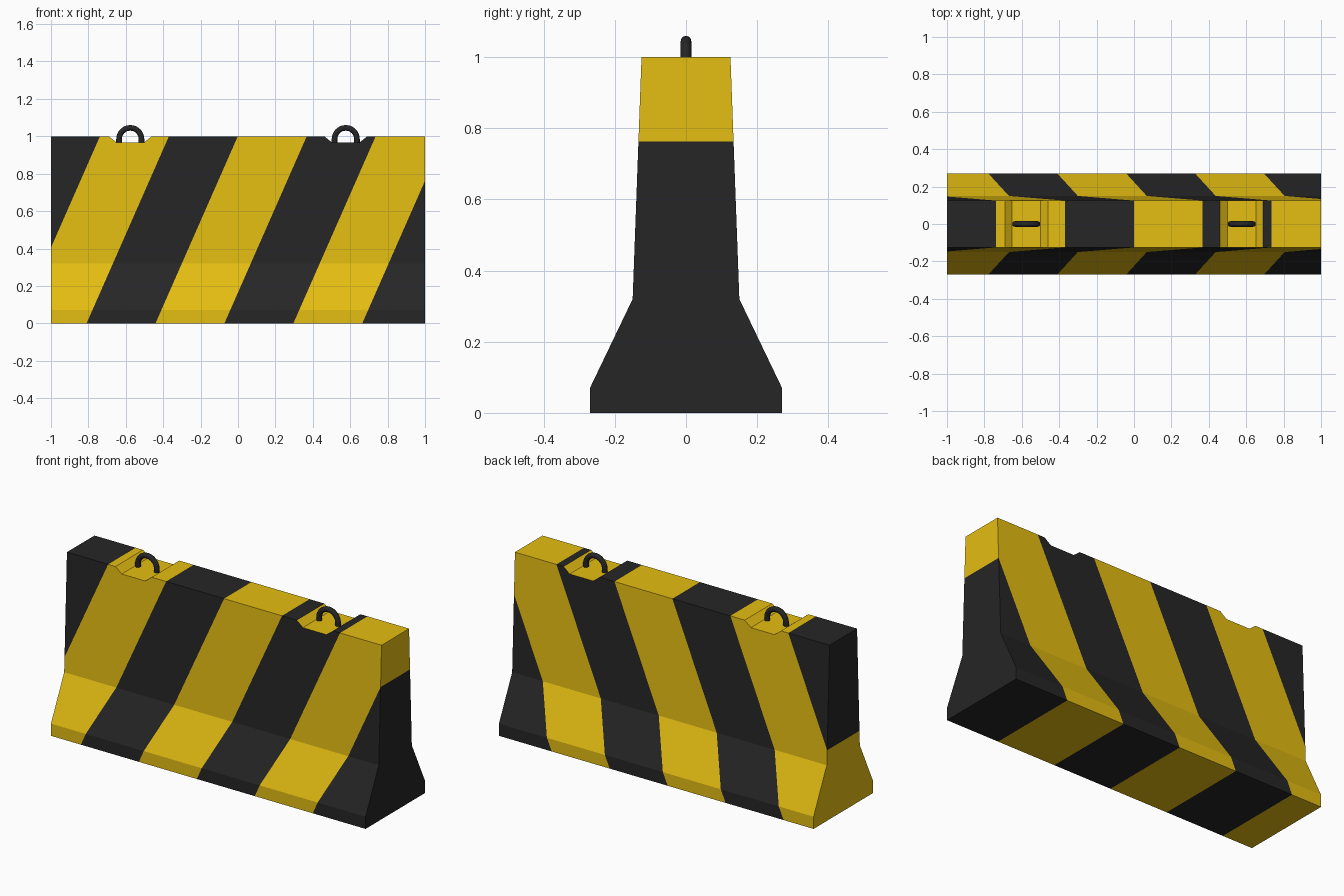
import bpy, bmesh, math
from mathutils import Vector

if "Cube" in bpy.data.objects:
    bpy.data.objects.remove(bpy.data.objects["Cube"])


def material(name, rgb):
    m = bpy.data.materials.new(name)
    m.diffuse_color = (*rgb, 1)
    m.use_nodes = True
    m.node_tree.nodes["Principled BSDF"].inputs["Base Color"].default_value = m.diffuse_color
    return m


yellow = material("warning_yellow", (0.78, 0.51, 0.006))
black = material("charcoal_black", (0.019, 0.019, 0.020))

NOTCH_X, NOTCH_Z = 0.576, 0.968
SLOPE, START, PITCH = 0.44, -1.178, 0.3685   # stripe lean, first edge, spacing


def cut(bm, co, no):
    bmesh.ops.bisect_plane(bm, geom=bm.verts[:] + bm.edges[:] + bm.faces[:],
                           dist=1e-5, plane_co=co, plane_no=no)


# Barrier body: half profile mirrored, extruded along x
half = [(0.27, 0), (0.27, 0.07), (0.15, 0.32), (0.125, 1.0)]
profile = half + [(-y, z) for y, z in reversed(half)]
bm = bmesh.new()
end = bm.faces.new([bm.verts.new((-1, y, z)) for y, z in profile])
ext = bmesh.ops.extrude_face_region(bm, geom=[end], use_keep_orig=True)
bmesh.ops.translate(bm, vec=(2, 0, 0),
                    verts=[g for g in ext["geom"] if isinstance(g, bmesh.types.BMVert)])
bmesh.ops.recalc_face_normals(bm, faces=bm.faces[:])

# Notches in the crest: cut the top, then lower the floor along the side slope
for side in (-1, 1):
    for off in (-0.115, -0.075, 0.075, 0.115):
        cut(bm, (side * NOTCH_X + off, 0, 0), (1, 0, 0))
for v in bm.verts:
    if v.co.z > 0.99 and abs(abs(v.co.x) - NOTCH_X) < 0.08:
        v.co.y *= 1 + (1 - NOTCH_Z) * 0.025 / 0.68 / 0.125
        v.co.z = NOTCH_Z

# Slanted stripes cut through every side
for i in range(6):
    cut(bm, (START + i * PITCH, 0, 0), (1, 0, -SLOPE))
bm.normal_update()
for f in bm.faces:
    c = f.calc_center_median()
    band = math.floor((c.x - SLOPE * c.z - START) / PITCH)
    in_notch = f.normal.z > 0.5 and 0.96 < c.z < 0.999
    f.material_index = 0 if in_notch or band % 2 == 0 else 1
mesh = bpy.data.meshes.new("barrier_body")
bm.to_mesh(mesh)
bm.free()
mesh.materials.append(yellow)
mesh.materials.append(black)
bpy.context.collection.objects.link(bpy.data.objects.new("barrier_body", mesh))


# Lifting loops: swept round bar, half circle on two short legs
def lifting_loop(name, x):
    r, tube, zc, sides = 0.06, 0.015, 0.985, 12
    arc = [math.pi * i / 16 for i in range(17)]
    path = [(r, zc - 0.045, 0)] + [(r * math.cos(a), zc + r * math.sin(a), a) for a in arc] \
        + [(-r, zc - 0.045, math.pi)]
    b = bmesh.new()
    rings = []
    for px, pz, a in path:
        out = Vector((math.cos(a), 0, math.sin(a)))
        rings.append([b.verts.new(Vector((px, 0, pz)) + tube * (
            out * math.cos(t) + Vector((0, math.sin(t), 0))))
            for t in (math.tau * k / sides for k in range(sides))])
    for p, q in zip(rings, rings[1:]):
        for k in range(sides):
            n = (k + 1) % sides
            b.faces.new((p[k], p[n], q[n], q[k])).smooth = True
    b.faces.new(rings[0])
    b.faces.new(rings[-1])
    bmesh.ops.recalc_face_normals(b, faces=b.faces[:])
    me = bpy.data.meshes.new(name)
    b.to_mesh(me)
    b.free()
    me.materials.append(black)
    ob = bpy.data.objects.new(name, me)
    ob.location.x = x
    bpy.context.collection.objects.link(ob)


lifting_loop("lifting_loop_left", -NOTCH_X)
lifting_loop("lifting_loop_right", NOTCH_X)
